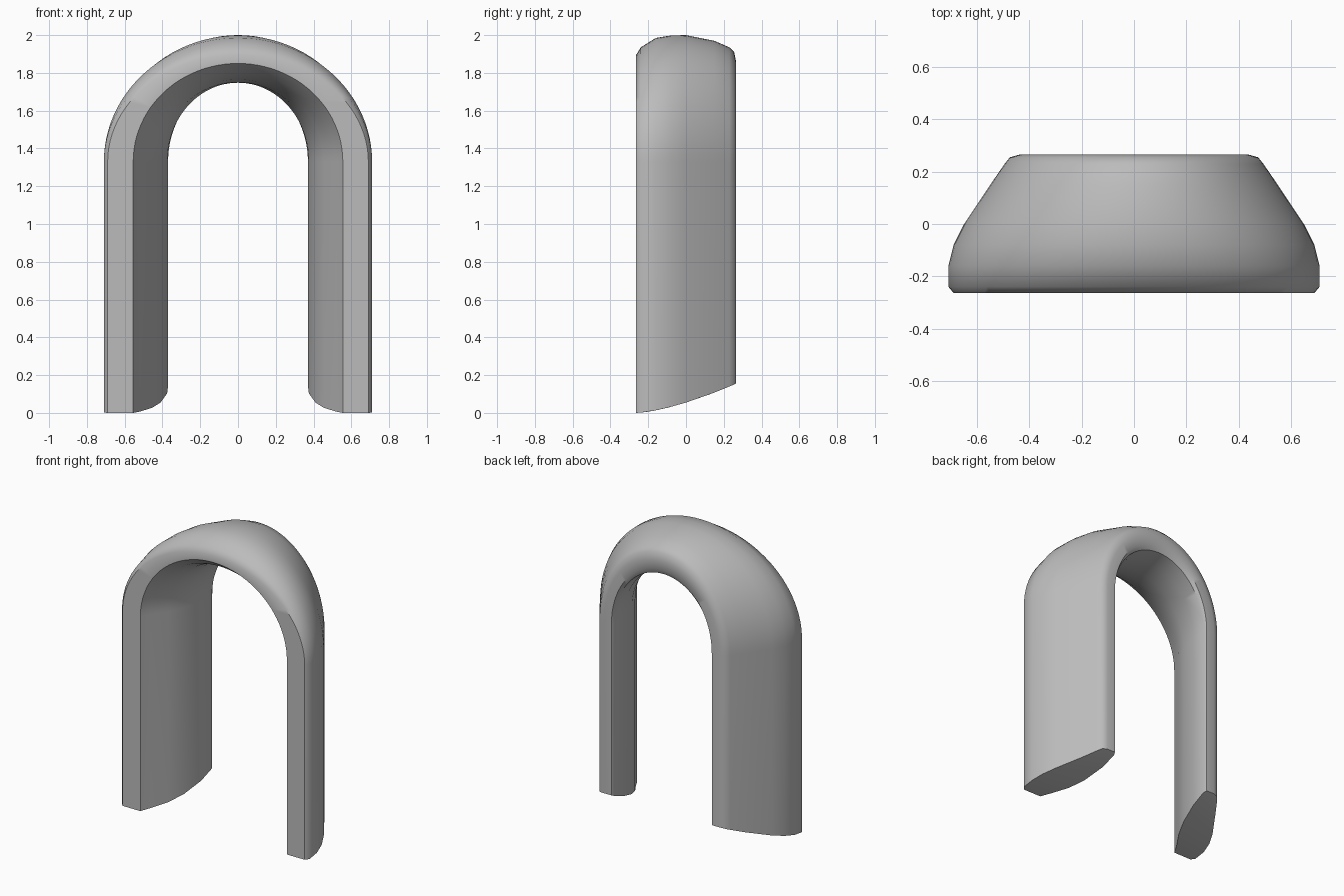
import bpy, bmesh, math

if "Cube" in bpy.data.objects:
    bpy.data.objects.remove(bpy.data.objects["Cube"])

# Cross-section: (y, half width in the legs, height at the crown)
inner = [(-.264, .555, 1.85), (-.2, .52, 1.80), (-.1, .455, 1.765), (0, .41, 1.75),
         (.14, .375, 1.748), (.245, .37, 1.765), (.264, .38, 1.80), (.265, .44, 1.86)]
outer = [(.255, .475, 1.91), (.23, .495, 1.935), (.15, .55, 1.97), (0, .65, 2.0),
         (-.08, .69, 1.998), (-.16, .71, 1.985), (-.24, .71, 1.935), (-.264, .69, 1.895)]
section = inner + outer
SPRING = 1.33   # height where the legs turn into the arch
STEPS = 48


def foot(y):
    # The feet are cut at a slope that rises towards the back
    return .155 * max(0, (y + .265) / .53) ** 1.5


# Rings along the path: right foot, arch, left foot
rings = [[(x, y, foot(y)) for y, x, z in section]]
for i in range(STEPS + 1):
    a = math.pi * i / STEPS
    rings.append([(x * math.cos(a), y, SPRING + (z - SPRING) * math.sin(a))
                  for y, x, z in section])
rings.append([(-x, y, foot(y)) for y, x, z in section])

bm = bmesh.new()
rows = [[bm.verts.new(p) for p in r] for r in rings]
n = len(section)
for r, s in zip(rows, rows[1:]):
    for j in range(n):
        k = (j + 1) % n
        bm.faces.new((r[j], r[k], s[k], s[j]))

# Sloped soles
for r in (rows[0], rows[-1]):
    for j in range(n // 2 - 1):
        bm.faces.new((r[j], r[j + 1], r[n - 2 - j], r[n - 1 - j]))
bmesh.ops.recalc_face_normals(bm, faces=bm.faces)

mesh = bpy.data.meshes.new("arch_band")
bm.to_mesh(mesh)
bm.free()
arch = bpy.data.objects.new("arch_band", mesh)
bpy.context.collection.objects.link(arch)

# Plain grey finish
grey = bpy.data.materials.new("plain_grey")
grey.diffuse_color = (.5, .5, .5, 1)
grey.use_nodes = True
grey.node_tree.nodes["Principled BSDF"].inputs["Base Color"].default_value = grey.diffuse_color
mesh.materials.append(grey)

bpy.context.view_layer.objects.active = arch
arch.select_set(True)
bpy.ops.object.shade_smooth_by_angle(angle=math.radians(40))
